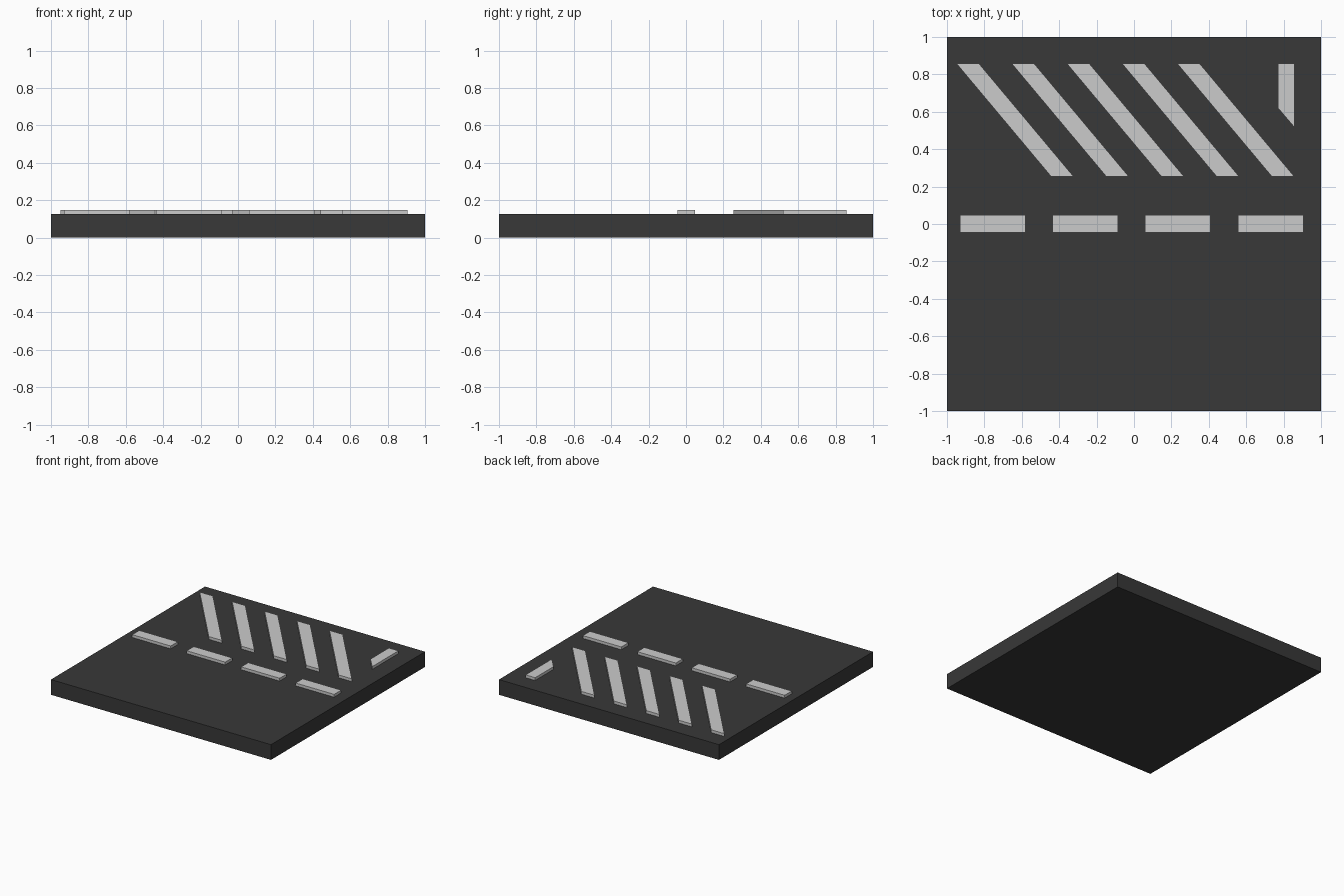
import bpy
import bmesh

if "Cube" in bpy.data.objects:
    bpy.data.objects.remove(bpy.data.objects["Cube"])

SLAB_TOP = 0.125
MARK_TOP = 0.148


def prism(name, outline, z0, z1):
    """Extrude a counter-clockwise XY outline from z0 to z1."""
    bm = bmesh.new()
    base = bm.faces.new([bm.verts.new((x, y, z0)) for x, y in outline])
    top = bmesh.ops.extrude_face_region(bm, geom=[base], use_keep_orig=True)
    verts = [v for v in top["geom"] if isinstance(v, bmesh.types.BMVert)]
    bmesh.ops.translate(bm, verts=verts, vec=(0, 0, z1 - z0))
    bmesh.ops.recalc_face_normals(bm, faces=bm.faces)
    mesh = bpy.data.meshes.new(name)
    bm.to_mesh(mesh)
    bm.free()
    obj = bpy.data.objects.new(name, mesh)
    bpy.context.collection.objects.link(obj)
    return obj


def marking(name, outline):
    return prism(name, outline, SLAB_TOP, MARK_TOP)


# Asphalt slab
slab = prism("road_slab", [(-1, -1), (1, -1), (1, 1), (-1, 1)], 0, SLAB_TOP)
asphalt = bpy.data.materials.new("asphalt")
asphalt.diffuse_color = (0.04, 0.04, 0.04, 1)
asphalt.use_nodes = True
asphalt.node_tree.nodes["Principled BSDF"].inputs["Base Color"].default_value = asphalt.diffuse_color
slab.data.materials.append(asphalt)

# Dashed centre line
for i in range(4):
    x = -0.93 + i * 0.495
    marking(f"centre_dash_{i + 1}",
            [(x, -0.045), (x + 0.35, -0.045), (x + 0.35, 0.047), (x, 0.047)])

# Diagonal hatching stripes
for i in range(5):
    x = -0.95 + i * 0.295
    marking(f"hatch_stripe_{i + 1}",
            [(x + 0.506, 0.255), (x + 0.626, 0.255), (x + 0.12, 0.859), (x, 0.859)])

# Short end mark, cut off along the hatching direction
marking("hatch_end_mark",
        [(0.77, 0.62), (0.857, 0.518), (0.857, 0.859), (0.77, 0.859)])
